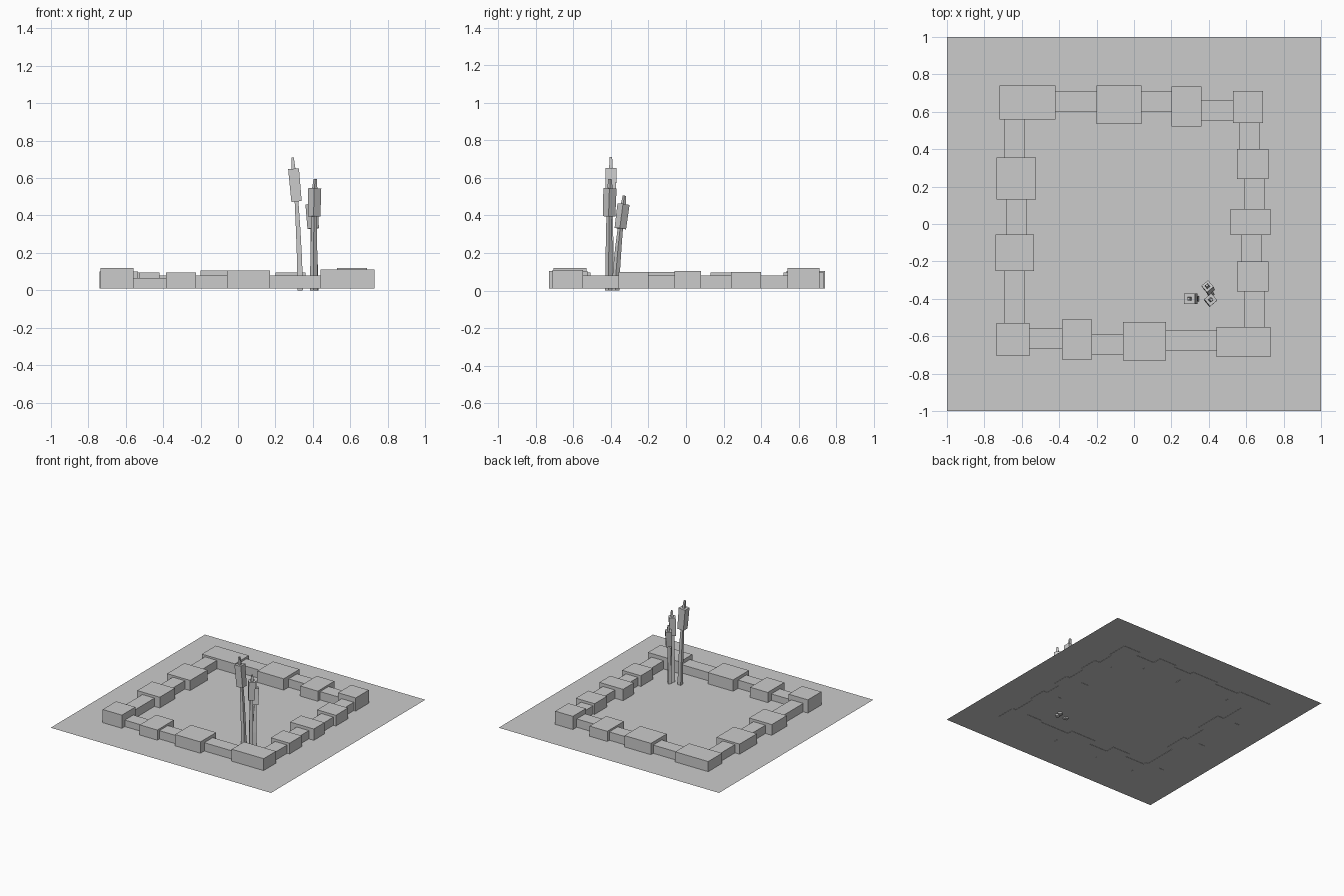
import bpy, bmesh, math
from mathutils import Matrix, Vector

cube = bpy.data.objects.get("Cube")
if cube:
    bpy.data.objects.remove(cube)

grey = bpy.data.materials.new("light_grey")
grey.use_nodes = True
grey.diffuse_color = (0.6, 0.6, 0.6, 1)
grey.node_tree.nodes["Principled BSDF"].inputs["Base Color"].default_value = (0.6, 0.6, 0.6, 1)


def finish(name, bm):
    mesh = bpy.data.meshes.new(name)
    bm.to_mesh(mesh)
    bm.free()
    mesh.materials.append(grey)
    obj = bpy.data.objects.new(name, mesh)
    bpy.context.collection.objects.link(obj)
    return obj


def box(name, x0, x1, y0, y1, top, bottom=0.01):
    bm = bmesh.new()
    size = Matrix.Diagonal((x1 - x0, y1 - y0, top - bottom, 1))
    centre = Vector(((x0 + x1) / 2, (y0 + y1) / 2, (top + bottom) / 2))
    bmesh.ops.create_cube(bm, size=1, matrix=Matrix.Translation(centre) @ size)
    return finish(name, bm)


def square_tube(name, points, widths, turn):
    """Square section swept along a path, closed at both ends."""
    bm = bmesh.new()
    pts = [Vector(p) for p in points]
    rings = []
    for i, (p, w) in enumerate(zip(pts, widths)):
        way = pts[min(i + 1, len(pts) - 1)] - pts[max(i - 1, 0)]
        rot = Vector((0, 0, 1)).rotation_difference(way)
        ring = []
        for k in range(4):
            a = math.radians(turn + 45 + 90 * k)
            corner = Vector((math.cos(a), math.sin(a), 0)) * w / math.sqrt(2)
            ring.append(bm.verts.new(p + rot @ corner))
        rings.append(ring)
    for low, high in zip(rings, rings[1:]):
        for k in range(4):
            n = (k + 1) % 4
            bm.faces.new((low[k], low[n], high[n], high[k]))
    bm.faces.new(rings[0][::-1])
    bm.faces.new(rings[-1])
    return finish(name, bm)


# Ground sheet
bm = bmesh.new()
bmesh.ops.create_grid(bm, x_segments=1, y_segments=1, size=1,
                      matrix=Matrix.Translation((0, 0, 0.012)))
finish("ground", bm)

# Large border stones: x range, y range, top
stones = [
    (-.72, -.42, .56, .74, .095), (-.2, .04, .535, .74, .105),
    (.2, .36, .52, .735, .095), (.53, .69, .54, .71, .12),
    (.55, .72, .24, .4, .1), (.515, .73, -.06, .08, .105),
    (.55, .72, -.36, -.2, .1), (.44, .73, -.71, -.55, .11),
    (-.06, .17, -.73, -.525, .105), (-.385, -.225, -.725, -.51, .095),
    (-.735, -.56, -.705, -.53, .12), (-.74, -.535, -.25, -.055, .1),
    (-.735, -.525, .13, .355, .095),
]
for i, s in enumerate(stones):
    box(f"border_stone_{i + 1}", *s)

# Low link stones between them, 0.11 wide: start, end, centre line
along_x = [(-.42, -.2, .655), (.04, .2, .653), (.36, .53, .605),
           (.17, .44, -.625), (-.225, -.06, -.643), (-.56, -.385, -.612)]
along_y = [(.4, .54, .618), (.08, .24, .643), (-.2, -.06, .63), (-.55, -.36, .643),
           (-.53, -.25, -.638), (-.055, .13, -.628), (.355, .56, -.638)]
for i, (a, b, c) in enumerate(along_x):
    box(f"link_stone_x_{i + 1}", a, b, c - .055, c + .055, .065 if i == 5 else .08)
for i, (a, b, c) in enumerate(along_y):
    box(f"link_stone_y_{i + 1}", c - .055, c + .055, a, b, .08)

# Reeds: base, head bottom, head top, tip, head width, turn
reeds = [
    ((.333, -.4, 0), (.313, -.4, .475), (.297, -.4, .65), (.292, -.4, .71), .058, 0),
    ((.405, -.41, 0), (.407, -.41, .395), (.41, -.405, .545), (.413, -.405, .595), .05, 40),
    ((.41, -.375, 0), (.402, -.35, .33), (.393, -.333, .46), (.39, -.328, .505), .046, 40),
]
for i, (base, low, high, tip, width, turn) in enumerate(reeds, 1):
    b, l = Vector(base), Vector(low)
    # Stem bends outward gently with height
    path = [Vector((b.x + (l.x - b.x) * t ** 1.5, b.y + (l.y - b.y) * t ** 1.5,
                    b.z + (l.z - b.z) * t)) for t in (0, .35, .7, 1)]
    square_tube(f"reed_stem_{i}", path, (.029, .027, .024, .02), turn)
    square_tube(f"reed_head_{i}", (low, high), (width * .95, width), turn)
    square_tube(f"reed_tip_{i}", (high, tip), (.02, .013), turn)
